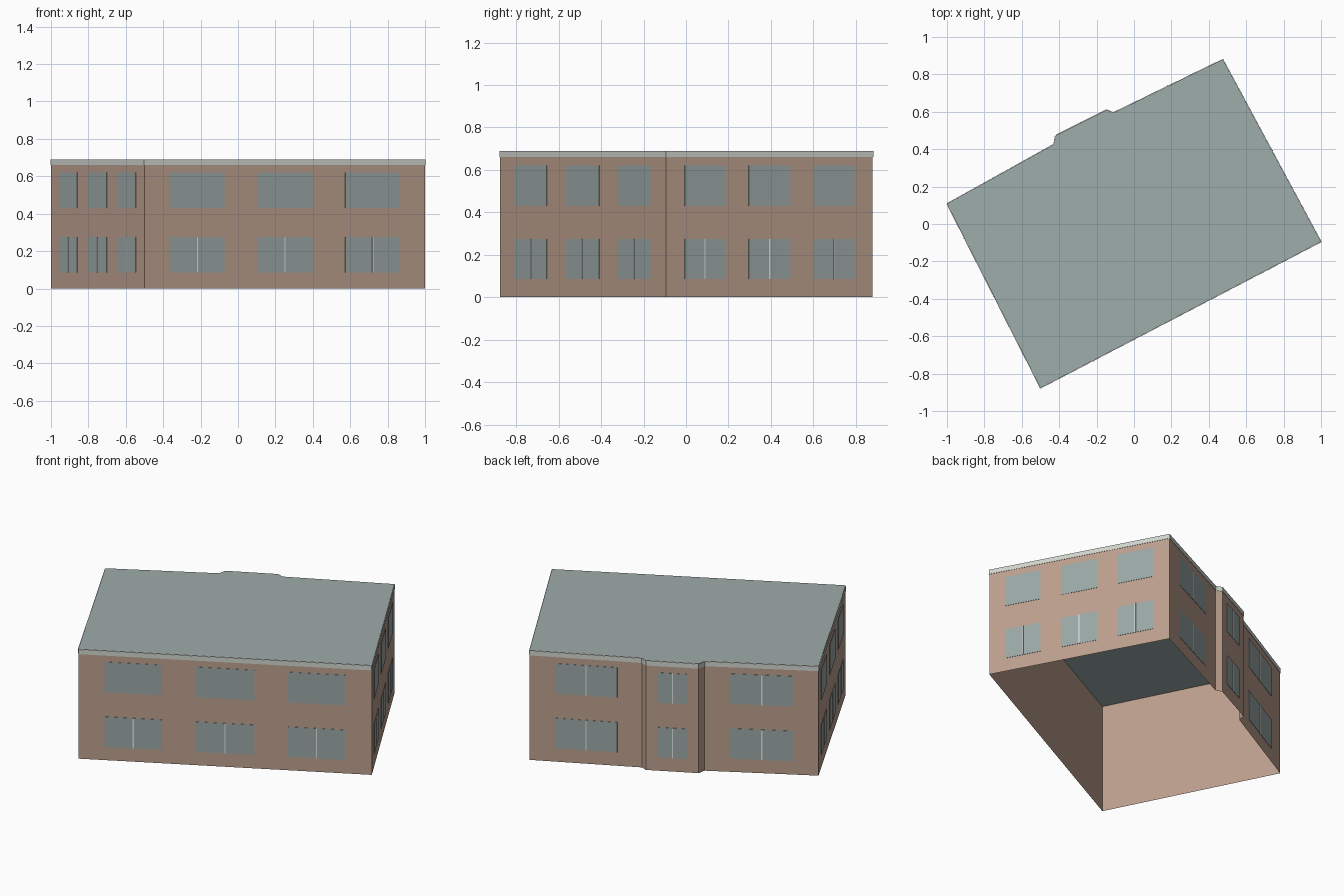
import bpy
import bmesh
from mathutils import Vector

cube = bpy.data.objects.get("Cube")
if cube:
    bpy.data.objects.remove(cube, do_unlink=True)


def material(name, rgb):
    """Flat material from an 8-bit display colour."""
    linear = [((c / 255 + 0.055) / 1.055) ** 2.4 for c in rgb] + [1]
    mat = bpy.data.materials.new(name)
    mat.use_nodes = True
    mat.diffuse_color = linear
    bsdf = mat.node_tree.nodes["Principled BSDF"]
    bsdf.inputs["Base Color"].default_value = linear
    bsdf.inputs["Roughness"].default_value = 0.9
    return mat


brick = material("brick", (188, 159, 141))
slate = material("roof_grey", (158, 173, 170))
glass = material("window_grey", (155, 168, 166))
stone = material("pale_stone", (208, 213, 206))
white = material("white_frame", (226, 229, 225))

HEIGHT = 0.69
TRIM_BASE = 0.66
ROWS = [(0.085, 0.275), (0.43, 0.62)]

# Footprint, counterclockwise, with the shallow bay on the back wall
front_left, front_right = Vector((-0.5, -0.877)), Vector((1.0, -0.095))
back_right, back_left = Vector((0.475, 0.88)), Vector((-1.0, 0.108))
bay = [Vector(p) for p in ((-0.11, 0.595), (-0.147, 0.61), (-0.42, 0.473), (-0.428, 0.426))]
outline = [front_left, front_right, back_right, *bay, back_left]
segments = list(zip(outline, outline[1:] + outline[:1]))


def wall_quad(bm, segment, t0, t1, z0, z1, out=0.0):
    """Upright panel covering a fraction of one wall, set slightly outwards."""
    a, b = segment
    along = b - a
    normal = Vector((along.y, -along.x)).normalized() * out
    p, q = a + along * t0 + normal, a + along * t1 + normal
    corners = ((p, z0), (q, z0), (q, z1), (p, z1))
    bm.faces.new([bm.verts.new((v.x, v.y, z)) for v, z in corners])


def finish(name, bm, mat, thickness=0.0):
    mesh = bpy.data.meshes.new(name)
    bm.to_mesh(mesh)
    bm.free()
    mesh.materials.append(mat)
    obj = bpy.data.objects.new(name, mesh)
    bpy.context.collection.objects.link(obj)
    if thickness:
        solid = obj.modifiers.new("plate", "SOLIDIFY")
        solid.thickness = thickness
        solid.offset = 1
    return obj


# Brick walls, open underneath
bm = bmesh.new()
for seg in segments:
    wall_quad(bm, seg, 0, 1, 0, HEIGHT)
bmesh.ops.remove_doubles(bm, verts=bm.verts, dist=0.0001)
finish("brick_walls", bm, brick)

# Flat roof
bm = bmesh.new()
bm.faces.new([bm.verts.new((p.x, p.y, HEIGHT)) for p in outline])
finish("flat_roof", bm, slate)

# Pale parapet band around the top
bm = bmesh.new()
for seg in segments:
    wall_quad(bm, seg, 0, 1, TRIM_BASE, HEIGHT - 0.001, 0.001)
finish("parapet_band", bm, stone, 0.002)

# Windows: three per plain wall, one per back section
triple = [(0.09, 0.285), (0.4, 0.6), (0.715, 0.91)]
single = [(0.225, 0.78)]
layout = {0: triple, 1: triple, 7: triple, 2: single, 4: single, 6: single}
panes, bars = bmesh.new(), bmesh.new()
for index, spans in layout.items():
    seg = segments[index]
    half = 0.003 / (seg[1] - seg[0]).length
    for t0, t1 in spans:
        middle = (t0 + t1) / 2
        for row, (z0, z1) in enumerate(ROWS):
            wall_quad(panes, seg, t0, t1, z0, z1, 0.001)
            # Central bar on the ground floor, and on both floors at the back
            if row == 0 or spans is single:
                wall_quad(bars, seg, middle - half, middle + half, z0, z1, 0.003)
finish("window_panes", panes, glass, 0.002)
finish("window_bars", bars, white, 0.002)
